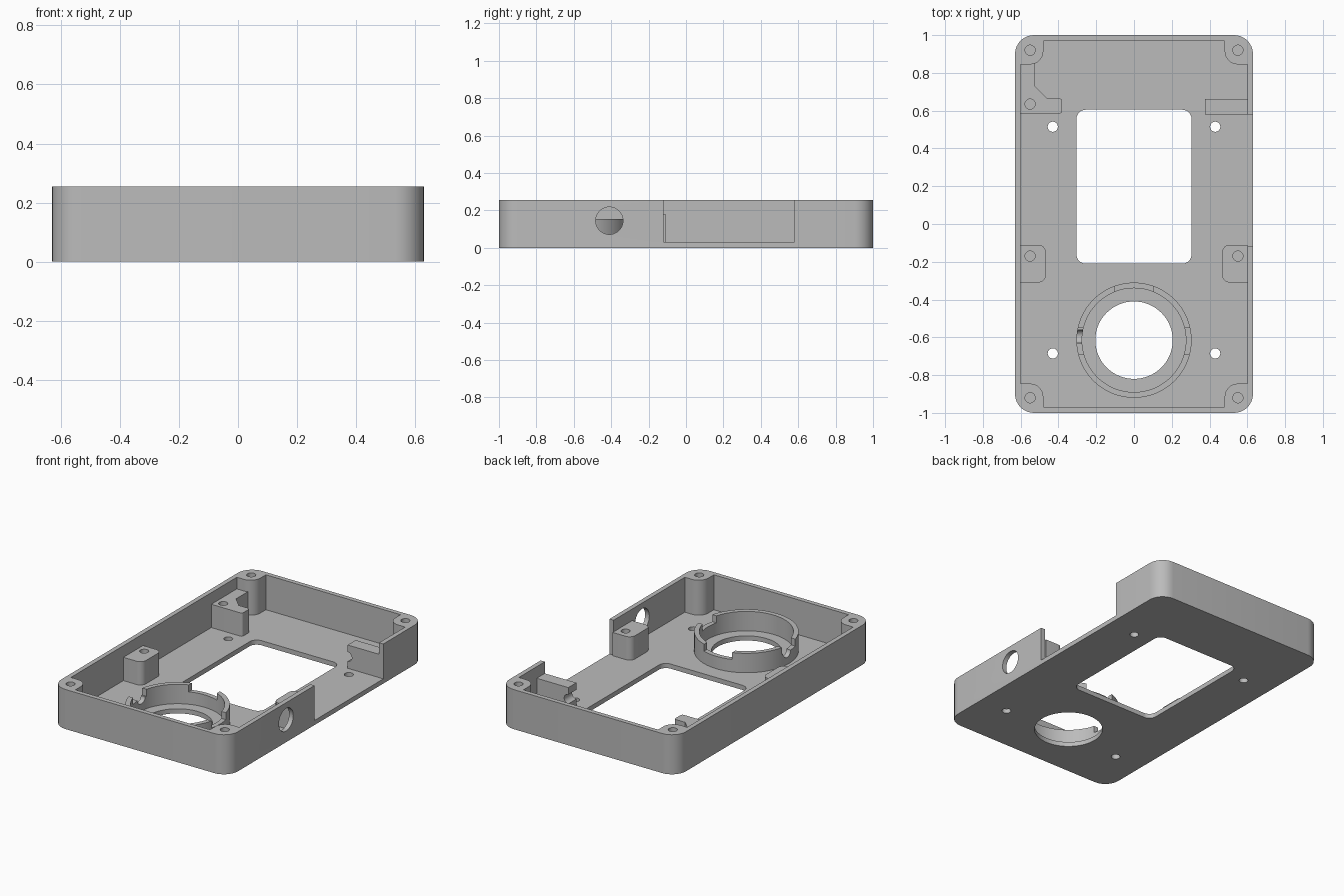
import bpy, bmesh, math
from mathutils import Vector, Matrix

cube = bpy.data.objects.get("Cube")
if cube:
    bpy.data.objects.remove(cube, do_unlink=True)

grey = bpy.data.materials.new("plain_grey")
grey.use_nodes = True
grey.diffuse_color = (0.5, 0.5, 0.5, 1)
grey.node_tree.nodes["Principled BSDF"].inputs["Base Color"].default_value = (0.5, 0.5, 0.5, 1)

HEIGHT, FLOOR, BOSS_TOP, RING_TOP = 0.255, 0.03, 0.18, 0.155
SCREW = 0.027
RING_Y = -0.615


def finish(name, bm):
    bmesh.ops.recalc_face_normals(bm, faces=bm.faces)
    mesh = bpy.data.meshes.new(name)
    bm.to_mesh(mesh)
    bm.free()
    mesh.materials.append(grey)
    obj = bpy.data.objects.new(name, mesh)
    bpy.context.collection.objects.link(obj)
    return obj


def fillet(corners, steps=8):
    """Outline from (x, y, radius) corners."""
    out = []
    for i, (x, y, r) in enumerate(corners):
        p = Vector((x, y))
        if r == 0:
            out.append(p)
            continue
        u = (Vector(corners[i - 1][:2]) - p).normalized()
        v = (Vector(corners[(i + 1) % len(corners)][:2]) - p).normalized()
        half = u.angle(v) / 2
        centre = p + (u + v).normalized() * r / math.sin(half)
        t = r / math.tan(half)
        a, b = p + u * t - centre, p + v * t - centre
        start = math.atan2(a.y, a.x)
        sweep = math.atan2(a.x * b.y - a.y * b.x, a.dot(b))
        for k in range(steps + 1):
            ang = start + sweep * k / steps
            out.append(centre + r * Vector((math.cos(ang), math.sin(ang))))
    return out


def prism(name, corners, z0, z1):
    bm = bmesh.new()
    face = bm.faces.new([bm.verts.new((p.x, p.y, z0)) for p in fillet(corners)])
    ext = bmesh.ops.extrude_face_region(bm, geom=[face])
    verts = [g for g in ext["geom"] if isinstance(g, bmesh.types.BMVert)]
    bmesh.ops.translate(bm, verts=verts, vec=(0, 0, z1 - z0))
    return finish(name, bm)


def box(name, x0, x1, y0, y1, z0, z1, r=0):
    return prism(name, [(x0, y0, r), (x1, y0, r), (x1, y1, r), (x0, y1, r)], z0, z1)


def cylinder(name, r, loc, depth, axis="Z", segments=32):
    turn = {"X": Matrix.Rotation(math.pi / 2, 4, "Y"),
            "Y": Matrix.Rotation(math.pi / 2, 4, "X"), "Z": Matrix()}[axis]
    bm = bmesh.new()
    bmesh.ops.create_cone(bm, cap_ends=True, segments=segments, radius1=r, radius2=r,
                          depth=depth, matrix=Matrix.Translation(loc) @ turn)
    return finish(name, bm)


def cut(target, cutter):
    mod = target.modifiers.new("cut", "BOOLEAN")
    mod.operation, mod.solver, mod.object = "DIFFERENCE", "EXACT", cutter
    graph = bpy.context.evaluated_depsgraph_get()
    mesh = bpy.data.meshes.new_from_object(target.evaluated_get(graph))
    target.modifiers.clear()
    target.data = mesh
    bpy.data.objects.remove(cutter, do_unlink=True)


def screw_hole(target, x, y, top):
    cut(target, cylinder("cutter", SCREW, (x, y, top), 0.24, segments=24))


# Case shell: rounded tray whose cavity leaves four corner posts
case = box("case", -0.63, 0.63, -1, 1, 0, HEIGHT, 0.1)
quarter = [(0.6, 0.845, 0), (0.48, 0.845, 0.07), (0.48, 0.97, 0)]
cavity = (quarter + [(-x, y, r) for x, y, r in reversed(quarter)]
          + [(-x, -y, r) for x, y, r in quarter]
          + [(x, -y, r) for x, y, r in reversed(quarter)])
cut(case, prism("cutter", cavity, FLOOR, 0.4))
for sx in (-1, 1):
    for sy in (-1, 1):
        screw_hole(case, sx * 0.55, sy * 0.92, HEIGHT)

# Floor openings: window, round opening, four through holes
cut(case, box("cutter", -0.305, 0.305, -0.21, 0.605, -0.1, 0.1, 0.05))
cut(case, cylinder("cutter", 0.205, (0, RING_Y, 0), 0.2, segments=64))
for x in (-0.43, 0.43):
    for y in (-0.685, 0.515):
        cut(case, cylinder("cutter", SCREW, (x, y, 0), 0.2, segments=24))

# Side wall gap and cable hole
cut(case, box("cutter", 0.59, 0.7, -0.12, 0.58, FLOOR, 0.4))
cut(case, cylinder("cutter", 0.073, (0.63, -0.41, 0.145), 0.15, "X", 48))

parts = [case]

# Middle screw bosses
for side, name in ((-1, "right_boss"), (1, "left_boss")):
    inner, outer, r = side * 0.467, side * 0.6, 0.04
    boss = prism(name, [(outer, -0.31, 0), (inner, -0.31, r),
                        (inner, -0.11, r), (outer, -0.11, 0)], FLOOR, BOSS_TOP)
    screw_hole(boss, side * 0.55, -0.17, BOSS_TOP)
    parts.append(boss)

# Rear bracket with angled web on one side
bracket = prism("rear_bracket", [(-0.6, 0.585, 0), (-0.38, 0.585, 0.015), (-0.38, 0.665, 0.015),
                                 (-0.46, 0.665, 0), (-0.525, 0.73, 0), (-0.525, 0.85, 0),
                                 (-0.6, 0.85, 0)], FLOOR, BOSS_TOP)
screw_hole(bracket, -0.55, 0.635, BOSS_TOP)
parts.append(bracket)

# Rear rib with a rounded groove in its end
rib = box("rear_rib", 0.375, 0.605, 0.581, 0.663, FLOOR, BOSS_TOP)
cut(rib, cylinder("cutter", 0.03, (0.375, 0.62, 0.105), 0.2, "Y"))
parts.append(rib)

# Locating ring with three notches in its rim
ring = cylinder("locating_ring", 0.305, (0, RING_Y, (FLOOR + RING_TOP) / 2),
                RING_TOP - FLOOR, segments=96)
cut(ring, cylinder("cutter", 0.275, (0, RING_Y, 0.1), 0.4, segments=96))
notch = RING_TOP - 0.045
cut(ring, box("cutter", -0.1, 0.1, -0.4, -0.25, notch, 0.3))
cut(ring, box("cutter", 0.2, 0.4, -0.69, -0.55, notch, 0.3))
cut(ring, box("cutter", -0.4, -0.2, -0.69, -0.55, notch, 0.3))
cut(ring, cylinder("cutter", 0.035, (-0.3, -0.595, notch), 0.2, "X"))
parts.append(ring)

# Smooth the rounded walls, keep edges sharp
bpy.ops.object.select_all(action="DESELECT")
for obj in parts:
    obj.select_set(True)
bpy.context.view_layer.objects.active = case
bpy.ops.object.shade_smooth_by_angle(angle=math.radians(30))
